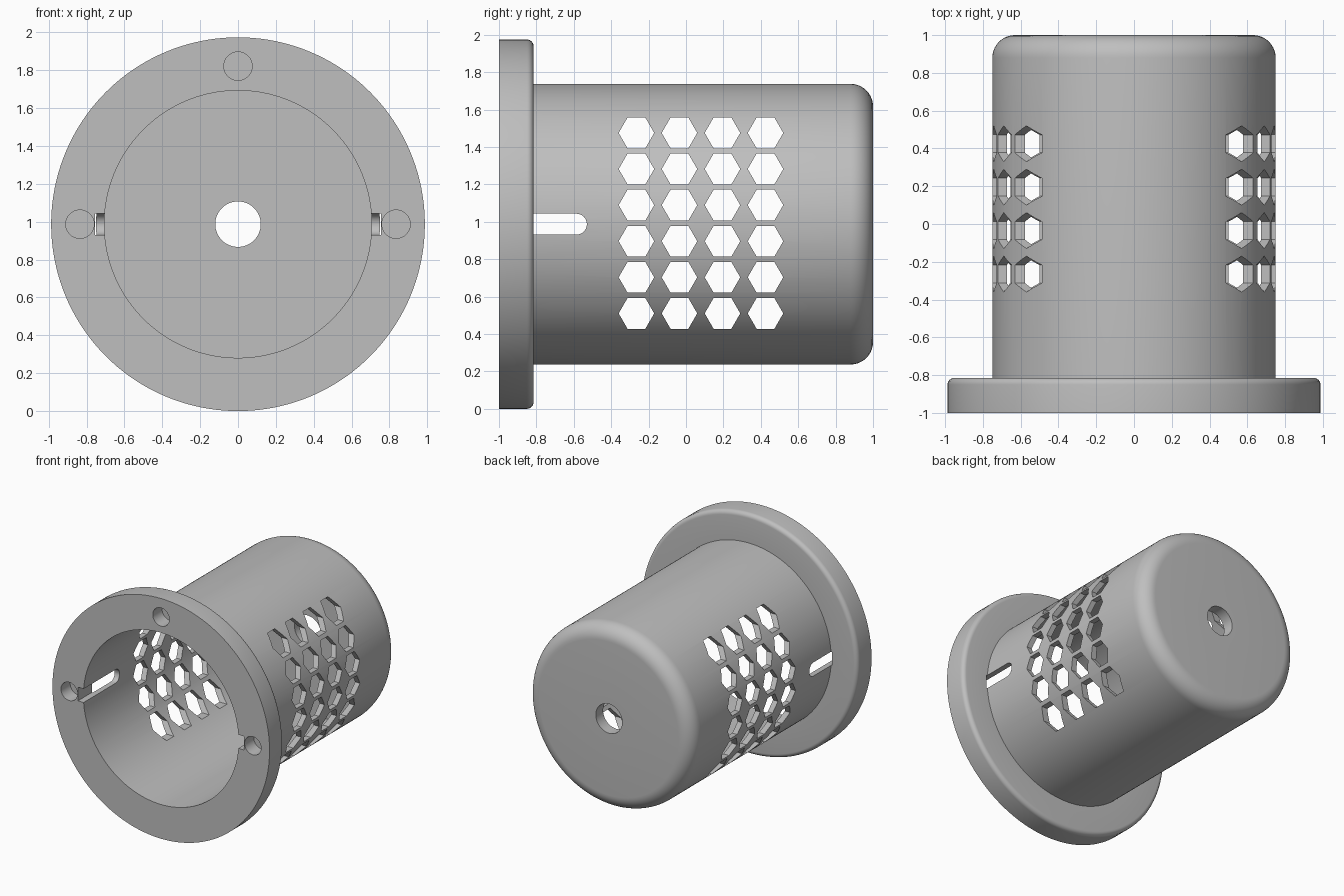
import bpy, bmesh, math
from mathutils import Matrix, Vector

if "Cube" in bpy.data.objects:
    bpy.data.objects.remove(bpy.data.objects["Cube"], do_unlink=True)

CZ = 0.987            # height of the housing axis
FLANGE_R, TUBE_R, BORE_R, HOLE_R = 0.987, 0.75, 0.706, 0.12
FLANGE_BACK = -0.815
SEGMENTS = 160

grey = bpy.data.materials.new("plain_grey")
grey.use_nodes = True
colour = (0.52, 0.52, 0.52, 1)
grey.diffuse_color = colour
grey.node_tree.nodes["Principled BSDF"].inputs["Base Color"].default_value = colour


def make_object(name, bm):
    bmesh.ops.recalc_face_normals(bm, faces=bm.faces)
    mesh = bpy.data.meshes.new(name)
    bm.to_mesh(mesh)
    bm.free()
    mesh.materials.append(grey)
    obj = bpy.data.objects.new(name, mesh)
    bpy.context.collection.objects.link(obj)
    return obj


def fillet(r, y, radius, steps):
    """Rounded outer back corner, from the rim round to the back face."""
    return [(r - radius + radius * math.cos(a), y - radius + radius * math.sin(a))
            for a in (math.pi / 2 * i / steps for i in range(steps + 1))]


def prism(bm, outline, axis, start, end):
    """Extrude a closed outline along axis 'x' (points y, z) or 'y' (points x, z)."""
    place = (lambda p: (start, p[0], p[1])) if axis == "x" else (lambda p: (p[0], start, p[1]))
    face = bm.faces.new([bm.verts.new(place(p)) for p in outline])
    extruded = bmesh.ops.extrude_face_region(bm, geom=[face])["geom"]
    verts = [g for g in extruded if isinstance(g, bmesh.types.BMVert)]
    shift = Vector((end - start, 0, 0)) if axis == "x" else Vector((0, end - start, 0))
    bmesh.ops.translate(bm, verts=verts, vec=shift)


def arc(u, v, radius, first, last, count):
    return [(u + radius * math.cos(first + (last - first) * i / count),
             v + radius * math.sin(first + (last - first) * i / count))
            for i in range(count + 1)]


def cut(target, bm):
    cutter = make_object("cutter", bm)
    cutter.hide_render = True
    mod = target.modifiers.new("cut", "BOOLEAN")
    mod.operation, mod.solver, mod.object = "DIFFERENCE", "EXACT", cutter
    bpy.context.view_layer.objects.active = target
    bpy.ops.object.modifier_apply(modifier=mod.name)
    bpy.data.objects.remove(cutter, do_unlink=True)


# Flanged cup turned around the y axis
profile = [(BORE_R, -1), (FLANGE_R, -1)]
profile += fillet(FLANGE_R, FLANGE_BACK, 0.035, 6)
profile += [(TUBE_R, FLANGE_BACK)]
profile += fillet(TUBE_R, 1, 0.12, 10)
profile += [(HOLE_R, 1), (HOLE_R, 0.905), (BORE_R, 0.905)]
bm = bmesh.new()
ring = [bm.verts.new((r, y, CZ)) for r, y in profile]
edges = [bm.edges.new((ring[i - 1], ring[i])) for i in range(len(ring))]
bmesh.ops.spin(bm, geom=ring + edges, cent=(0, 0, CZ), axis=(0, 1, 0),
               angle=math.tau, steps=SEGMENTS)
bmesh.ops.remove_doubles(bm, verts=bm.verts, dist=1e-4)
housing = make_object("vented_housing", bm)

# Grid of hexagonal vents through both sides
bm = bmesh.new()
for col in range(4):
    for row in range(6):
        y, z = -0.265 + 0.23 * col, 0.51 + 0.193 * row
        prism(bm, arc(y, z, 0.095, 0, math.tau, 6)[:-1], "x", -1.2, 1.2)
cut(housing, bm)

# Round-ended side slots, open at the front
bm = bmesh.new()
half = 0.056
slot = [(-1.1, CZ + half), (-1.1, CZ - half)]
slot += arc(-0.53 - half, CZ, half, -math.pi / 2, math.pi / 2, 16)
prism(bm, slot, "x", -0.755, 0.755)
cut(housing, bm)

# Three blind sockets in the front of the flange
bm = bmesh.new()
for angle in (0, math.pi / 2, math.pi):
    x, z = 0.835 * math.cos(angle), CZ + 0.835 * math.sin(angle)
    prism(bm, arc(x, z, 0.075, 0, math.tau, 40)[:-1], "y", -1.1, -0.88)
cut(housing, bm)

# Smooth curved walls, crisp edges
bpy.ops.object.select_all(action="DESELECT")
housing.select_set(True)
bpy.context.view_layer.objects.active = housing
bpy.ops.object.shade_smooth_by_angle(angle=math.radians(30))
